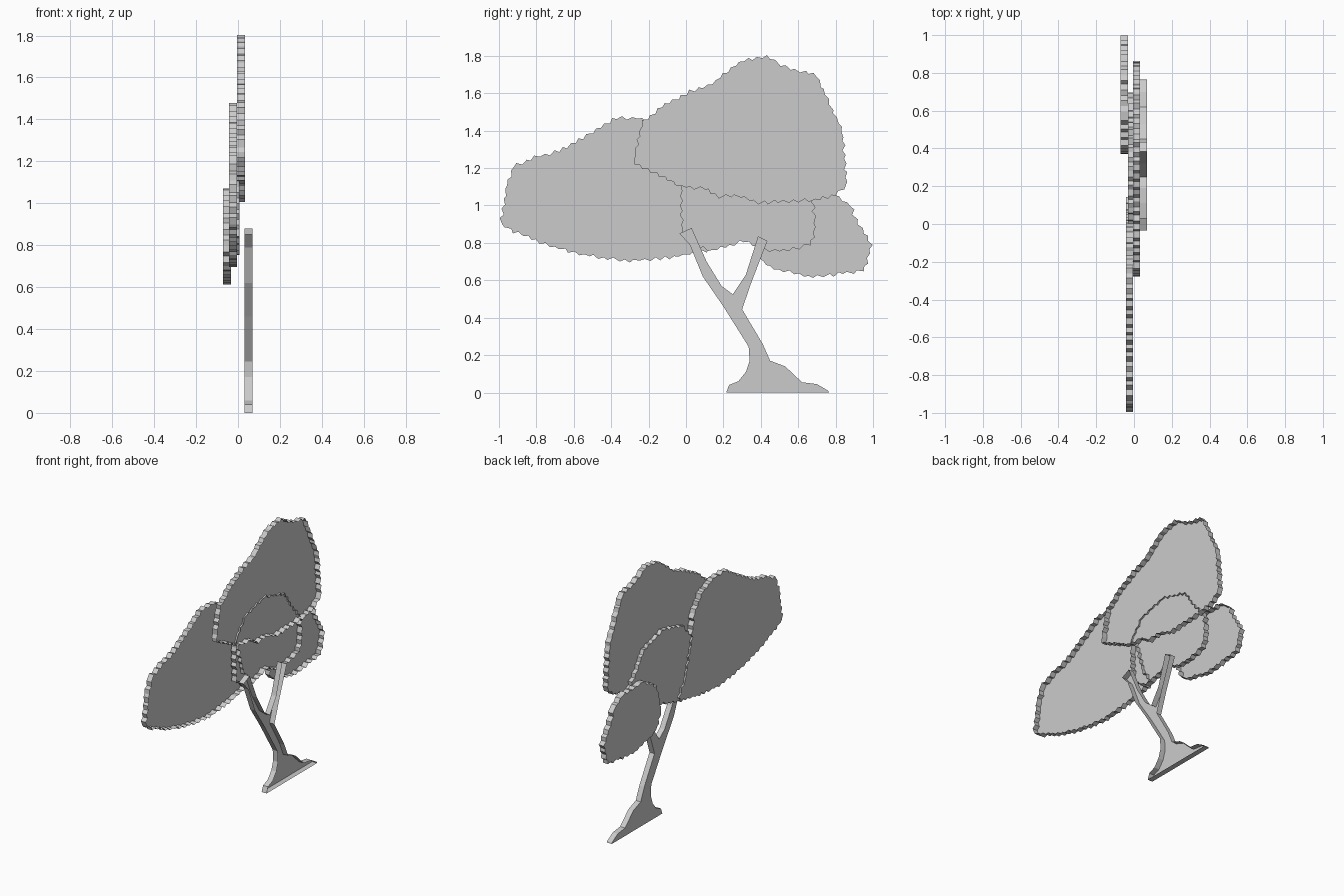
import bpy
import bmesh
import random
from mathutils import Vector

random.seed(4)
DEPTH = 0.038

default_cube = bpy.data.objects.get("Cube")
if default_cube:
    bpy.data.objects.remove(default_cube, do_unlink=True)

# One plain grey for the whole cut-out tree
grey = bpy.data.materials.new("plain_grey")
colour = (0.6, 0.6, 0.6, 1)
grey.diffuse_color = colour
grey.use_nodes = True
grey.node_tree.nodes["Principled BSDF"].inputs["Base Color"].default_value = colour


def ragged(outline, step=0.026):
    """Resample a closed outline and nibble its edge into leafy bumps."""
    points = []
    for start, end in zip(outline, outline[1:] + outline[:1]):
        a, b = Vector(start), Vector(end)
        edge = b - a
        normal = Vector((-edge.y, edge.x)).normalized()
        count = max(1, round(edge.length / step))
        for i in range(count):
            side = 1 if len(points) % 2 else -1
            bump = side * random.uniform(0.002, 0.011)
            slide = random.uniform(-0.25, 0.25) if i else 0
            points.append(a + edge * (i + slide) / count + normal * bump)
    return points


def tray(name, outline, back):
    """Flat panel from a side-on (y, z) outline, with a rim and an open +x side."""
    bm = bmesh.new()
    panel = bm.faces.new([bm.verts.new((back, y, z)) for y, z in outline])
    panel.normal_update()
    if panel.normal.x > 0:
        panel.normal_flip()
    rim = bmesh.ops.extrude_edge_only(bm, edges=list(panel.edges))
    rim_verts = [g for g in rim["geom"] if isinstance(g, bmesh.types.BMVert)]
    bmesh.ops.translate(bm, verts=rim_verts, vec=(DEPTH, 0, 0))
    bmesh.ops.recalc_face_normals(bm, faces=bm.faces)
    mesh = bpy.data.meshes.new(name)
    bm.to_mesh(mesh)
    bm.free()
    mesh.materials.append(grey)
    bpy.context.collection.objects.link(bpy.data.objects.new(name, mesh))


# Forked trunk with a flared foot
trunk = [
    (.215, 0), (.23, .04), (.28, .06), (.32, .11), (.34, .17), (.335, .245),
    (.2, .46), (.09, .62), (.02, .79), (-.035, .85), (.03, .88), (.11, .7),
    (.19, .57), (.25, .525), (.32, .63), (.385, .835), (.435, .81),
    (.35, .59), (.3, .445), (.41, .26), (.45, .17), (.53, .14), (.62, .055),
    (.7, .045), (.76, .01), (.765, 0),
]

# Tall upper foliage
crown = [
    (-.28, 1.22), (-.26, 1.35), (-.23, 1.45), (-.11, 1.54), (.02, 1.61),
    (.14, 1.65), (.22, 1.72), (.31, 1.78), (.43, 1.8), (.53, 1.74),
    (.66, 1.71), (.7, 1.69), (.77, 1.54), (.83, 1.42), (.85, 1.27),
    (.86, 1.1), (.82, 1.07), (.78, 1.05), (.69, 1.03), (.55, 1.02),
    (.39, 1.015), (.29, 1.05), (.18, 1.045), (.1, 1.09), (-.03, 1.1),
    (-.14, 1.16),
]

# Long foliage reaching to the front
front_canopy = [
    (-.99, .9), (-.96, 1.11), (-.92, 1.21), (-.81, 1.26), (-.68, 1.29),
    (-.57, 1.35), (-.46, 1.42), (-.37, 1.47), (-.26, 1.47), (-.12, 1.42),
    (-.03, 1.3), (0, 1.12), (.07, .88), (.14, .79), (.11, .755), (.02, .74),
    (-.09, .72), (-.22, .71), (-.33, .7), (-.44, .72), (-.57, .74),
    (-.68, .77), (-.78, .8), (-.92, .86),
]

# Small foliage between the branches
middle_canopy = [
    (-.03, 1), (-.02, .85), (.07, .78), (.14, .76), (.21, .78), (.31, .81),
    (.42, .76), (.55, .76), (.66, .79), (.69, .86), (.68, 1.02), (.59, 1.12),
    (.5, 1.25), (.28, 1.31), (.08, 1.26), (-.02, 1.14),
]

# Low foliage at the rear
rear_canopy = [
    (.37, .8), (.42, .98), (.57, 1.07), (.68, 1.06), (.79, 1.06), (.88, 1),
    (.92, .9), (.995, .79), (.95, .65), (.86, .64), (.77, .625), (.68, .615),
    (.58, .64), (.47, .66), (.41, .7),
]

tray("trunk", trunk, 0.03)
tray("crown", ragged(crown), -0.005)
tray("middle_canopy", ragged(middle_canopy), -0.032)
tray("front_canopy", ragged(front_canopy), -0.043)
tray("rear_canopy", ragged(rear_canopy), -0.071)
